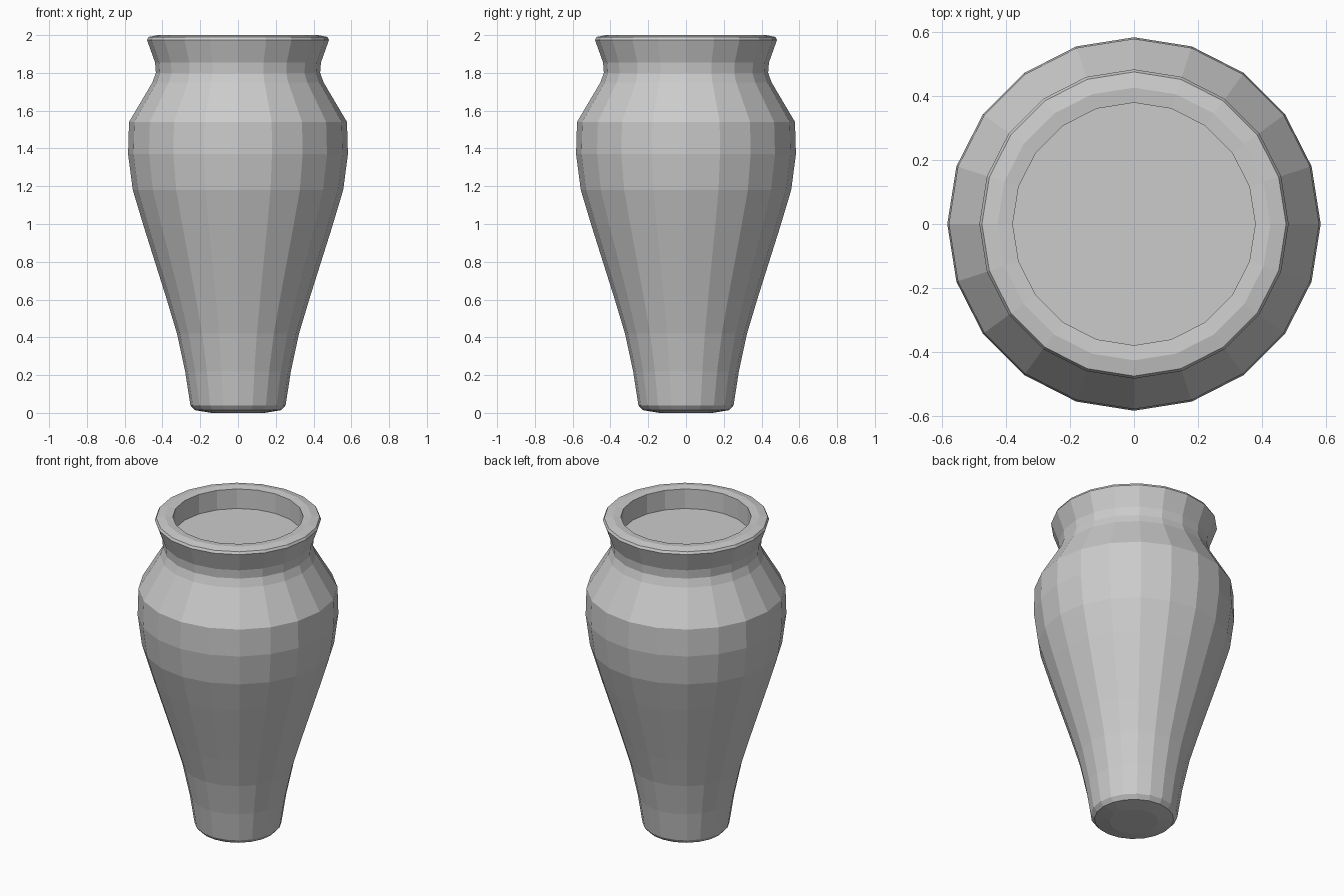
import bpy, bmesh, math

if "Cube" in bpy.data.objects:
    bpy.data.objects.remove(bpy.data.objects["Cube"])

SIDES = 20

def lathe(name, profile):
    """Revolve (radius, z) points around z; radius 0 makes a pole."""
    bm = bmesh.new()
    rings = []
    for r, z in profile:
        if r == 0:
            rings.append([bm.verts.new((0, 0, z))] * SIDES)
        else:
            rings.append([bm.verts.new((r * math.cos(2 * math.pi * i / SIDES),
                                        r * math.sin(2 * math.pi * i / SIDES), z))
                          for i in range(SIDES)])
    for a, b in zip(rings, rings[1:]):
        for i in range(SIDES):
            j = (i + 1) % SIDES
            corners = list(dict.fromkeys((a[i], a[j], b[j], b[i])))
            bm.faces.new(corners)
    bmesh.ops.recalc_face_normals(bm, faces=bm.faces)
    mesh = bpy.data.meshes.new(name)
    bm.to_mesh(mesh)
    bm.free()
    obj = bpy.data.objects.new(name, mesh)
    bpy.context.collection.objects.link(obj)
    return obj

# Vase: foot, body, shoulder, neck, rim, then the shallow recessed mouth
lathe("vase", [
    (0, 0), (0.14, 0), (0.23, 0.015), (0.252, 0.04),
    (0.28, 0.22), (0.323, 0.42), (0.38, 0.61), (0.44, 0.80), (0.50, 0.99),
    (0.557, 1.18), (0.582, 1.37), (0.577, 1.54),
    (0.453, 1.75), (0.435, 1.80), (0.439, 1.855),
    (0.482, 1.975), (0.474, 1.99), (0.425, 2.0),
    (0.378, 1.995), (0.378, 1.87), (0, 1.87),
])
